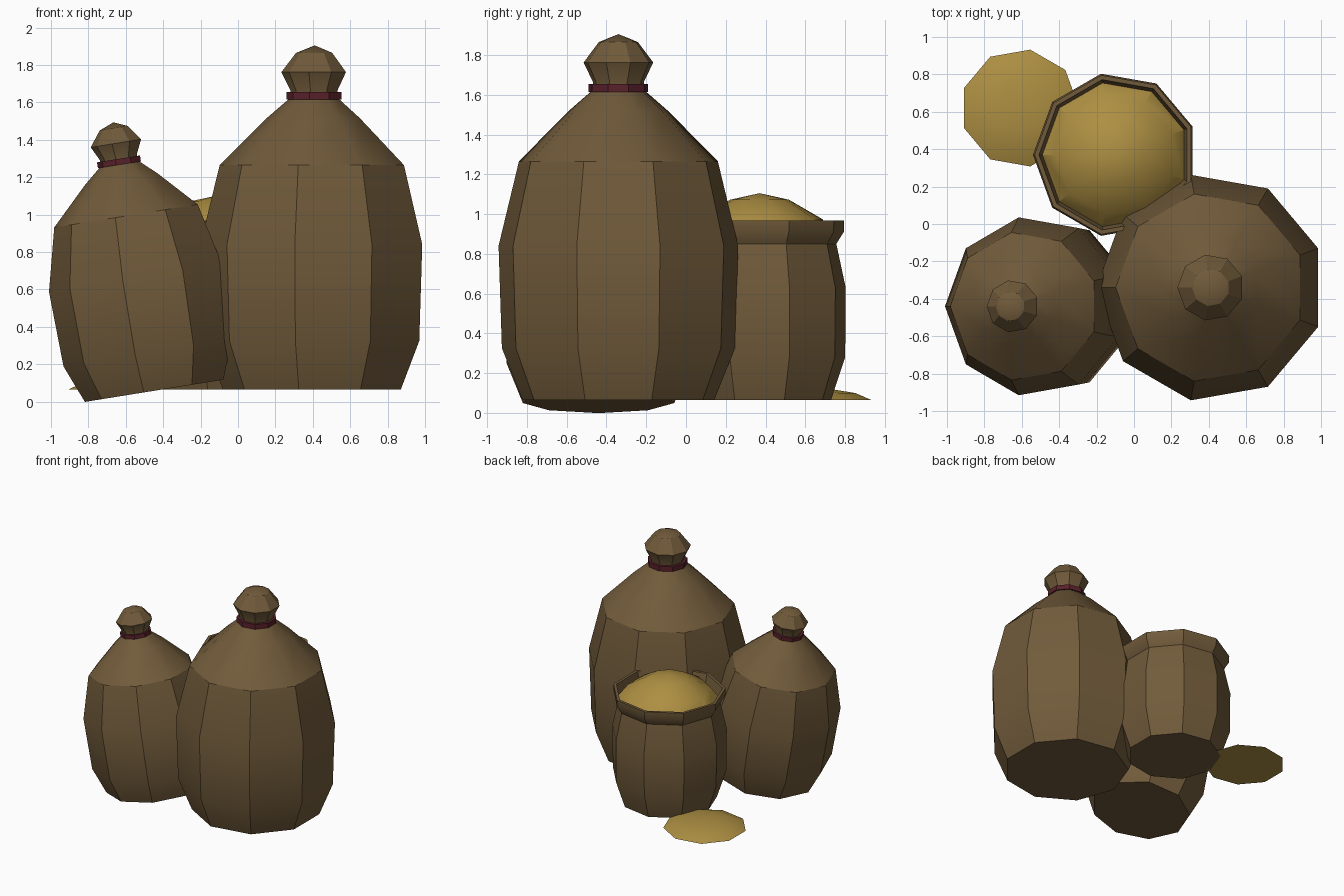
import bpy, bmesh, math
from mathutils import Matrix, Vector

cube = bpy.data.objects.get("Cube")
if cube:
    bpy.data.objects.remove(cube, do_unlink=True)

SIDES = 9


def material(name, rgb):
    m = bpy.data.materials.new(name)
    m.use_nodes = True
    colour = (*rgb, 1.0)
    m.diffuse_color = colour
    bsdf = m.node_tree.nodes["Principled BSDF"]
    bsdf.inputs["Base Color"].default_value = colour
    bsdf.inputs["Roughness"].default_value = 0.9
    return m


burlap = material("burlap brown", (0.165, 0.104, 0.043))
grain = material("grain yellow", (0.42, 0.275, 0.055))
cord = material("cord red", (0.10, 0.015, 0.024))


def lathe(name, profile, mat, matrix, turn=20, closed=False):
    """Spin (radius, height) points into a nine-sided solid."""
    bm = bmesh.new()
    rings = []
    for r, z in profile:
        if r == 0:
            rings.append([bm.verts.new((0, 0, z))] * SIDES)
            continue
        ring = []
        for i in range(SIDES):
            a = math.radians(turn + 360 / SIDES * i)
            ring.append(bm.verts.new((r * math.cos(a), r * math.sin(a), z)))
        rings.append(ring)
    pairs = list(zip(rings, rings[1:]))
    if closed:
        pairs.append((rings[-1], rings[0]))
    for low, high in pairs:
        for i in range(SIDES):
            j = (i + 1) % SIDES
            corners = list(dict.fromkeys((low[i], low[j], high[j], high[i])))
            bm.faces.new(corners)
    # Cap open ends
    if not closed:
        for (r, _), ring in ((profile[0], rings[0]), (profile[-1], rings[-1])):
            if r > 0:
                bm.faces.new(ring)
    bmesh.ops.recalc_face_normals(bm, faces=bm.faces)
    mesh = bpy.data.meshes.new(name)
    bm.to_mesh(mesh)
    bm.free()
    mesh.materials.append(mat)
    obj = bpy.data.objects.new(name, mesh)
    obj.matrix_world = matrix
    bpy.context.collection.objects.link(obj)
    bpy.ops.object.select_all(action="DESELECT")
    obj.select_set(True)
    bpy.context.view_layer.objects.active = obj
    bpy.ops.object.shade_smooth_by_angle(angle=math.radians(30))
    return obj


def tied_sack(name, base, scale, lean):
    """Full sack with gathered top and a cord round its neck."""
    m = (Matrix.Translation(Vector(base))
         @ Matrix.Rotation(math.radians(lean), 4, "Y")
         @ Matrix.Scale(scale, 4))
    lathe(name + "_body", [(0.49, 0), (0.595, 0.26), (0.612, 0.775),
                           (0.508, 1.20), (0.258, 1.45), (0.13, 1.56),
                           (0.13, 1.60), (0.178, 1.697), (0.10, 1.80),
                           (0, 1.84)], burlap, m)
    lathe(name + "_cord", [(0.12, 1.55), (0.152, 1.55), (0.152, 1.59),
                           (0.12, 1.59)], cord, m, closed=True)


tied_sack("large_sack", (0.41, -0.34, 0.065), 1.0, 0)
tied_sack("leaning_sack", (-0.437, -0.44, 0.06), 0.789, -9.1)

# Open sack with a rolled rim, filled with grain
open_at = Matrix.Translation((-0.10, 0.37, 0))
lathe("open_sack", [(0, 0.065), (0.365, 0.065), (0.437, 0.28), (0.44, 0.63),
                    (0.392, 0.85), (0.43, 0.91), (0.432, 0.968),
                    (0.408, 0.968), (0.385, 0.86), (0, 0.86)],
      burlap, open_at)
lathe("grain_heap", [(0.392, 0.88), (0.32, 0.975), (0.15, 1.072), (0, 1.105)],
      grain, open_at)

# Grain spilled on the ground
lathe("spilled_grain", [(0.317, 0.065), (0.235, 0.10), (0.12, 0.118),
                        (0, 0.125)],
      grain, Matrix.Translation((-0.61, 0.62, 0)), turn=0)
